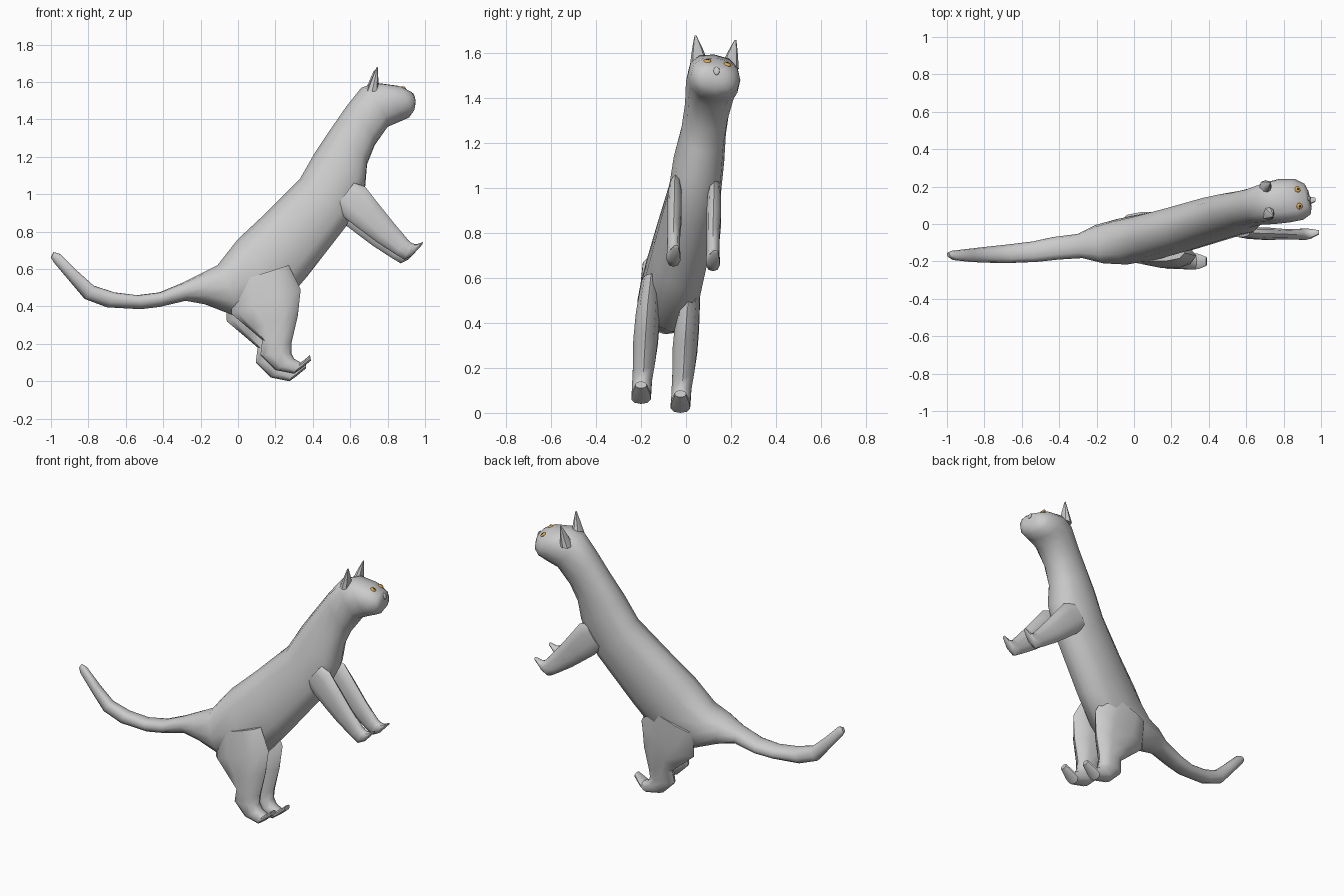
import bpy, bmesh, math
from mathutils import Vector

BODY_SIDE = Vector((-0.2, 0.97, -0.1)).normalized()   # body is yawed and slightly rolled
LEG_SIDE = Vector((0, 1, 0))


def smooth(ob, angle=45):
    bpy.ops.object.select_all(action='DESELECT')
    ob.select_set(True)
    bpy.context.view_layer.objects.active = ob
    bpy.ops.object.shade_smooth_by_angle(angle=math.radians(angle))


def loft(name, sections, side, offset=(0, 0, 0), n=12, power=0.85):
    """Each section: (x, z) of one edge, (x, z) of the other, centre y, half width."""
    bm = bmesh.new()
    rings = []
    for x1, z1, x2, z2, y, hw in sections:
        c = Vector(((x1 + x2) / 2, y, (z1 + z2) / 2)) + Vector(offset)
        up = Vector(((x1 - x2) / 2, 0, (z1 - z2) / 2))
        ring = []
        for i in range(n):
            a = 2 * math.pi * i / n
            u, v = [math.copysign(abs(t) ** power, t) for t in (math.cos(a), math.sin(a))]
            ring.append(bm.verts.new(c + up * u + side * hw * v))
        rings.append(ring)
    for r, s in zip(rings, rings[1:]):
        for i in range(n):
            j = (i + 1) % n
            bm.faces.new((r[i], r[j], s[j], s[i]))
    bm.faces.new(rings[0])
    bm.faces.new(rings[-1])
    bmesh.ops.recalc_face_normals(bm, faces=bm.faces)
    me = bpy.data.meshes.new(name)
    bm.to_mesh(me)
    bm.free()
    ob = bpy.data.objects.new(name, me)
    bpy.context.collection.objects.link(ob)
    smooth(ob)
    return ob


# tail, torso, neck and head in one skin
body = loft("body", [
    (-0.985, 0.69, -1.0, 0.662, -0.165, 0.012),
    (-0.95, 0.68, -0.985, 0.635, -0.168, 0.026),
    (-0.86, 0.59, -0.90, 0.535, -0.168, 0.036),
    (-0.77, 0.51, -0.82, 0.44, -0.165, 0.043),
    (-0.66, 0.475, -0.70, 0.395, -0.16, 0.05),
    (-0.54, 0.46, -0.52, 0.385, -0.148, 0.056),
    (-0.42, 0.475, -0.42, 0.397, -0.13, 0.062),
    (-0.30, 0.525, -0.28, 0.43, -0.118, 0.066),
    (-0.20, 0.575, -0.17, 0.41, -0.108, 0.105),
    (-0.11, 0.62, -0.02, 0.35, -0.095, 0.125),
    (0.0, 0.76, 0.2, 0.36, -0.065, 0.127),
    (0.15, 0.90, 0.37, 0.56, -0.022, 0.125),
    (0.33, 1.08, 0.58, 0.83, 0.035, 0.12),
    (0.41, 1.22, 0.68, 1.04, 0.058, 0.115),
    (0.49, 1.34, 0.69, 1.16, 0.078, 0.102),
    (0.58, 1.47, 0.73, 1.26, 0.095, 0.102),
    (0.66, 1.57, 0.80, 1.36, 0.112, 0.115),
    (0.74, 1.595, 0.87, 1.39, 0.125, 0.12),
    (0.85, 1.58, 0.915, 1.41, 0.132, 0.112),
    (0.918, 1.547, 0.935, 1.44, 0.134, 0.085),
    (0.935, 1.53, 0.942, 1.47, 0.135, 0.05),
], BODY_SIDE)

# legs, near and far copies
hind = [
    (-0.04, 0.52, 0.27, 0.62, -0.155, 0.045),
    (-0.035, 0.36, 0.335, 0.49, -0.17, 0.055),
    (0.06, 0.28, 0.32, 0.35, -0.18, 0.057),
    (0.13, 0.22, 0.285, 0.20, -0.188, 0.05),
    (0.12, 0.14, 0.285, 0.15, -0.195, 0.046),
    (0.20, 0.06, 0.30, 0.12, -0.198, 0.045),
    (0.30, 0.04, 0.335, 0.10, -0.20, 0.045),
    (0.335, 0.065, 0.352, 0.112, -0.20, 0.042),
    (0.39, 0.11, 0.385, 0.14, -0.20, 0.025),
]
fore = [
    (0.52, 0.93, 0.62, 1.06, -0.045, 0.025),
    (0.575, 0.87, 0.68, 1.04, -0.05, 0.031),
    (0.66, 0.805, 0.75, 0.95, -0.052, 0.034),
    (0.74, 0.745, 0.83, 0.85, -0.055, 0.03),
    (0.84, 0.68, 0.91, 0.755, -0.055, 0.029),
    (0.89, 0.65, 0.93, 0.737, -0.055, 0.032),
    (0.93, 0.67, 0.955, 0.732, -0.052, 0.027),
    (0.985, 0.73, 0.99, 0.745, -0.045, 0.012),
]
for tag, h_off, f_off in (("near", (0, 0, 0), (0, 0, 0)),
                          ("far", (-0.025, 0.175, -0.04), (-0.02, 0.175, -0.02))):
    loft("hind_leg_" + tag, hind, LEG_SIDE, h_off, 10)
    loft("front_leg_" + tag, fore, LEG_SIDE, f_off, 10)

# ears
for tag, y, tip_y, dx, dz in (("near", 0.06, 0.042, 0, 0), ("far", 0.193, 0.22, -0.015, -0.02)):
    loft("ear_" + tag, [
        (0.685, 1.55, 0.75, 1.55, y, 0.042),
        (0.715, 1.62, 0.75, 1.62, (y + tip_y) / 2, 0.024),
        (0.741, 1.68, 0.747, 1.68, tip_y, 0.004),
    ], LEG_SIDE, (dx, 0, dz), 8)


def bead(name, loc, normal, scale, color):
    bpy.ops.mesh.primitive_uv_sphere_add(segments=12, ring_count=8, radius=1, location=loc)
    ob = bpy.context.object
    ob.name = name
    ob.scale = scale
    ob.rotation_euler = Vector(normal).to_track_quat('Z', 'Y').to_euler()
    if color:
        mat = bpy.data.materials.new(name)
        mat.diffuse_color = color
        ob.data.materials.append(mat)
    smooth(ob, 60)


# eyes sit on the head surface, each with a dark pupil
bpy.context.view_layer.update()
for tag, x, y in (("near", 0.885, 0.095), ("far", 0.875, 0.185)):
    hit, loc, nor, _ = body.ray_cast((x, y, 2), (0, 0, -1))
    bead("eye_" + tag, loc, nor, (0.017, 0.017, 0.008), (0.8, 0.42, 0.06, 1))
    bead("pupil_" + tag, loc + nor * 0.006, nor, (0.007, 0.007, 0.004), (0.03, 0.03, 0.03, 1))

# nose
bead("nose", (0.936, 0.136, 1.522), (1, 0, 0.3), (0.014, 0.02, 0.008), None)
